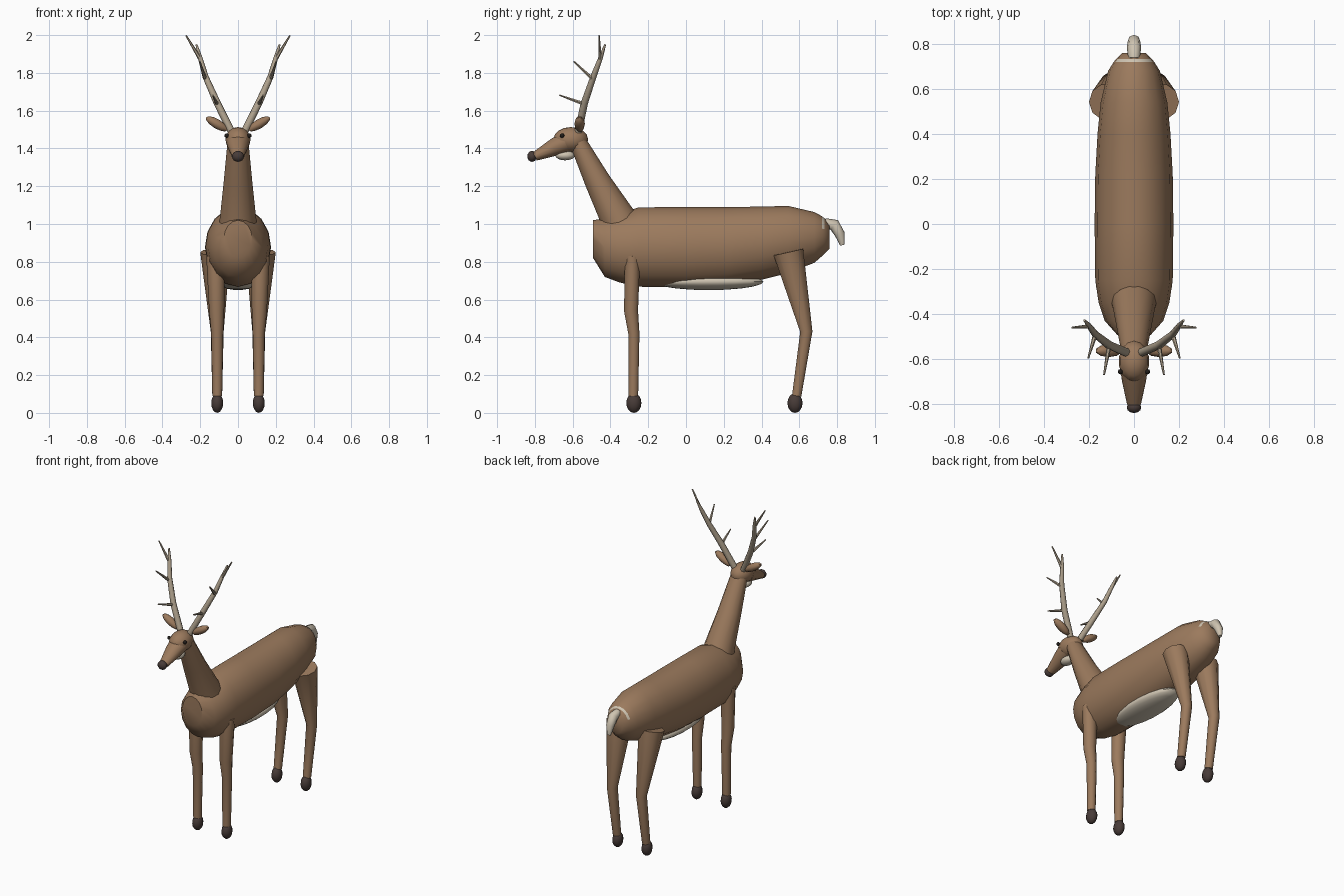
import bpy, bmesh, math
from mathutils import Vector, Matrix

if "Cube" in bpy.data.objects:
    bpy.data.objects.remove(bpy.data.objects["Cube"])


def material(name, rgb):
    m = bpy.data.materials.new(name)
    m.diffuse_color = (*rgb, 1)
    m.use_nodes = True
    m.node_tree.nodes["Principled BSDF"].inputs["Base Color"].default_value = m.diffuse_color
    return m


BROWN = material("brown coat", (0.33, 0.195, 0.11))
CREAM = material("cream fur", (0.62, 0.55, 0.44))
ANTLER = material("antler bone", (0.42, 0.35, 0.26))
DARK = material("dark hoof", (0.065, 0.045, 0.04))
BLACK = material("eye black", (0.015, 0.012, 0.01))


def finish(name, bm, mats, angle=50):
    bmesh.ops.recalc_face_normals(bm, faces=bm.faces)
    me = bpy.data.meshes.new(name)
    bm.to_mesh(me)
    bm.free()
    for m in mats:
        me.materials.append(m)
    ob = bpy.data.objects.new(name, me)
    bpy.context.collection.objects.link(ob)
    bpy.ops.object.select_all(action='DESELECT')
    ob.select_set(True)
    bpy.context.view_layer.objects.active = ob
    bpy.ops.object.shade_smooth_by_angle(angle=math.radians(angle))
    return ob


def loft(rings, sides, axis=None):
    """Rings of (x, y, z, radius across, radius other way) joined along a path."""
    bm = bmesh.new()
    pts = [Vector(r[:3]) for r in rings]
    loops = []
    for i, r in enumerate(rings):
        a, b = pts[max(i - 1, 0)], pts[min(i + 1, len(pts) - 1)]
        t = Vector(axis) if axis else (b - a).normalized()
        u = Vector((1, 0, 0))
        u = (u - t * u.dot(t)).normalized()
        v = t.cross(u)
        loops.append([bm.verts.new(pts[i] + u * r[3] * math.cos(k * math.tau / sides)
                                   + v * r[-1] * math.sin(k * math.tau / sides))
                      for k in range(sides)])
    for p, q in zip(loops, loops[1:]):
        for k in range(sides):
            n = (k + 1) % sides
            bm.faces.new((p[k], p[n], q[n], q[k]))
    bm.faces.new(loops[0])
    bm.faces.new(loops[-1])
    return bm


def tube(name, rings, mat, sides=10):
    return finish(name, loft(rings, sides), [mat])


def ellipsoid(name, loc, radii, mat, rot=None, seg=14, rows=8):
    bm = bmesh.new()
    bmesh.ops.create_uvsphere(bm, u_segments=seg, v_segments=rows, radius=1)
    m = Matrix.Translation(loc) @ (rot or Matrix()) @ Matrix.Diagonal((*radii, 1))
    bmesh.ops.transform(bm, matrix=m, verts=bm.verts)
    return finish(name, bm, [mat])


# Body: (y, bottom, top, half width), with a cream band over the rump
profile = [(-0.492, 0.82, 1.02, 0.075), (-0.43, 0.72, 1.03, 0.13),
           (-0.35, 0.69, 1.055, 0.157), (-0.25, 0.668, 1.088, 0.172),
           (0.0, 0.665, 1.09, 0.175), (0.22, 0.675, 1.09, 0.172),
           (0.40, 0.705, 1.092, 0.162), (0.54, 0.74, 1.096, 0.148),
           (0.68, 0.795, 1.063, 0.115), (0.72, 0.83, 1.041, 0.09),
           (0.732, 0.842, 1.031, 0.08), (0.76, 0.87, 1.0, 0.052)]
bm = loft([(0, y, (lo + hi) / 2, w, (hi - lo) / 2) for y, lo, hi, w in profile],
          16, axis=(0, 1, 0))
for f in bm.faces:
    c = f.calc_center_median()
    if 0.721 < c.y < 0.731 and c.z > 0.97:
        f.material_index = 1
finish("body", bm, [BROWN, CREAM])

ellipsoid("belly_patch", (0, 0.12, 0.695), (0.105, 0.29, 0.045), CREAM, seg=18, rows=10)

# Tail
tube("tail", [(0, 0.735, 1.005, 0.026), (0, 0.785, 0.995, 0.032),
              (0, 0.815, 0.945, 0.027), (0, 0.828, 0.888, 0.012)], CREAM, 8)

# Neck and head
tube("neck", [(0, -0.34, 0.98, 0.103, 0.105), (0, -0.365, 1.04, 0.095, 0.095),
              (0, -0.47, 1.23, 0.075, 0.07), (0, -0.57, 1.43, 0.056, 0.047)], BROWN, 14)
ellipsoid("head", (0, -0.61, 1.447), (0.068, 0.092, 0.066), BROWN)
tube("muzzle", [(0, -0.64, 1.432, 0.062, 0.056), (0, -0.70, 1.405, 0.053, 0.046),
                (0, -0.80, 1.358, 0.031, 0.024)], BROWN, 12)
ellipsoid("nose", (0, -0.815, 1.358), (0.032, 0.025, 0.029), DARK, seg=12)
ellipsoid("throat_patch", (0, -0.64, 1.363), (0.036, 0.052, 0.026), CREAM)

for side, s in (("right", 1), ("left", -1)):
    # Face details
    ellipsoid(side + "_eye", (s * 0.06, -0.656, 1.468), (0.012,) * 3, BLACK, seg=8, rows=6)
    ellipsoid(side + "_ear", (s * 0.112, -0.563, 1.53), (0.07, 0.028, 0.025), BROWN,
              rot=Matrix.Rotation(-s * math.radians(31), 4, 'Y'), seg=10, rows=6)

    # Antler beam and tines
    tube(side + "_antler_beam",
         [(s * x, y, z, r) for x, y, z, r in
          ((0.035, -0.57, 1.49, 0.02), (0.11, -0.538, 1.64, 0.019),
           (0.172, -0.49, 1.78, 0.016), (0.2, -0.452, 1.88, 0.012),
           (0.22, -0.428, 1.95, 0.005))], ANTLER, 8)
    tines = [((0.11, -0.538, 1.635), (0.133, -0.67, 1.682)),
             ((0.172, -0.492, 1.765), (0.203, -0.595, 1.862)),
             ((0.198, -0.455, 1.87), (0.275, -0.46, 1.998))]
    for i, (a, b) in enumerate(tines, 1):
        tube(f"{side}_antler_tine_{i}", [(s * a[0], *a[1:], 0.011), (s * b[0], *b[1:], 0.004)],
             ANTLER, 6)

    # Legs and hooves
    tube(side + "_front_leg",
         [(s * x, y, z, rx, ry) for x, y, z, rx, ry in
          ((0.118, -0.283, 0.83, 0.05, 0.042), (0.113, -0.291, 0.54, 0.04, 0.039),
           (0.11, -0.276, 0.42, 0.032, 0.031), (0.11, -0.279, 0.09, 0.026, 0.027))], BROWN)
    tube(side + "_hind_leg",
         [(s * x, y, z, rx, ry) for x, y, z, rx, ry in
          ((0.12, 0.542, 0.852, 0.08, 0.084), (0.11, 0.637, 0.43, 0.034, 0.034),
           (0.11, 0.586, 0.09, 0.026, 0.026))], BROWN)
    for part, y in (("front", -0.276), ("hind", 0.577)):
        ellipsoid(f"{side}_{part}_hoof", (s * 0.11, y, 0.052), (0.033, 0.04, 0.052), DARK, seg=10)
